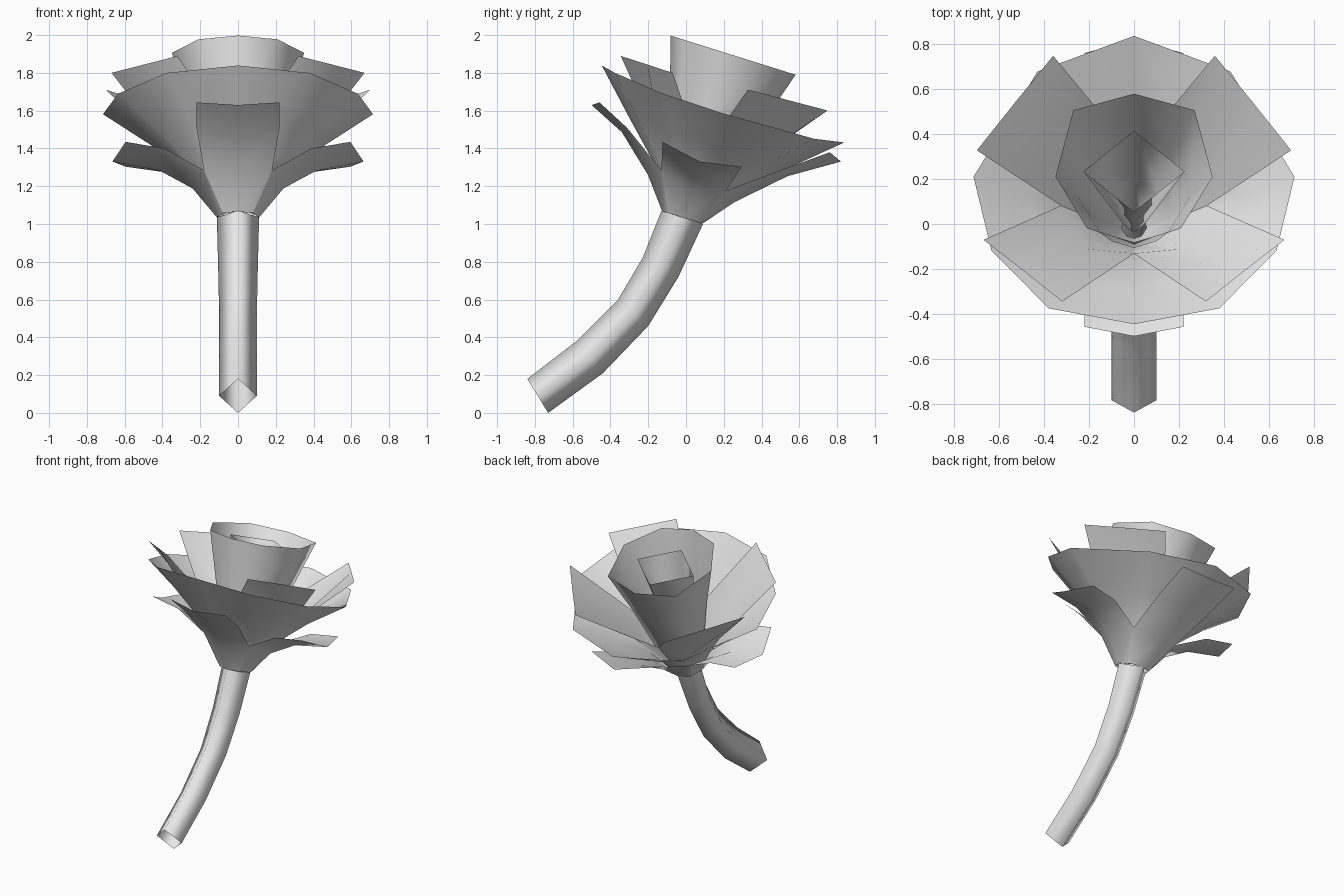
import bpy, bmesh, math
from mathutils import Matrix, Vector

cube = bpy.data.objects.get("Cube")
if cube:
    bpy.data.objects.remove(cube)

grey = bpy.data.materials.new("light_grey")
grey.use_nodes = True
colour = (0.8, 0.8, 0.8, 1)
grey.diffuse_color = colour
grey.node_tree.nodes["Principled BSDF"].inputs["Base Color"].default_value = colour

# Flower head frame, leaning back from the top of the stem
HEAD = Matrix.Translation((0, -0.02, 1.035)) @ Matrix.Rotation(math.radians(-17.4), 4, "X")


def grid_object(name, rows, closed, matrix=Matrix()):
    """Skin equal-length rows of points into one smooth sheet."""
    bm = bmesh.new()
    rings = [[bm.verts.new(matrix @ Vector(p)) for p in row] for row in rows]
    n = len(rings[0])
    for low, high in zip(rings, rings[1:]):
        for i in range(n if closed else n - 1):
            j = (i + 1) % n
            face = bm.faces.new((low[i], low[j], high[j], high[i]))
            face.smooth = True
    mesh = bpy.data.meshes.new(name)
    bm.to_mesh(mesh)
    bm.free()
    mesh.materials.append(grey)
    obj = bpy.data.objects.new(name, mesh)
    bpy.context.collection.objects.link(obj)
    return obj


def cup(name, half_rim, levels):
    """Cup below a mirrored rim; levels give (rim scale, height) of the lower rings."""
    rim = half_rim + [(-x, y, z) for x, y, z in half_rim[-2:0:-1]]
    rows = [[(f * x, f * y, h) for x, y, z in rim] for f, h in levels]
    grid_object(name, rows + [rim], True, HEAD)


def petal(name, angle, profile):
    """Petal from (reach, height, half width, edge lift, edge pull) rows."""
    turn = Matrix.Rotation(math.radians(angle), 4, "Z")
    rows = [[(-w, pull - r, h + lift), (0, -r, h), (w, pull - r, h + lift)]
            for r, h, w, lift, pull in profile]
    grid_object(name, rows, False, HEAD @ turn)


# Bent four-sided stem, open at the ends: (upper edge y, z), (lower edge y, z), half width
stem = [((-0.84, 0.18), (-0.73, 0.0), 0.10),
        ((-0.58, 0.38), (-0.44, 0.21), 0.10),
        ((-0.36, 0.60), (-0.20, 0.46), 0.10),
        ((-0.23, 0.82), (-0.04, 0.72), 0.105),
        ((-0.13, 1.07), (0.09, 1.00), 0.112)]
rows = []
for (y1, z1), (y2, z2), w in stem:
    my, mz = (y1 + y2) / 2, (z1 + z2) / 2
    rows.append([(0, y1, z1), (w, my, mz), (0, y2, z2), (-w, my, mz)])
grid_object("stem", rows, True)

# Nested cups
cup("outer_cup",
    [(0, -0.647, 0.64), (0.38, -0.568, 0.623), (0.635, -0.29, 0.595),
     (0.715, 0.056, 0.59), (0.43, 0.543, 0.606), (0, 0.70, 0.635)],
    [(0.15, 0.0), (0.32, 0.21), (0.65, 0.415)])
cup("inner_cup",
    [(0, -0.347, 0.90), (0.21, -0.28, 0.90), (0.35, -0.04, 0.90),
     (0.27, 0.27, 0.90), (0, 0.347, 0.90)],
    [(0.16, 0.03), (0.47, 0.23), (0.72, 0.58)])
cup("bud", [(0, -0.189, 0.85), (0.225, 0, 0.85), (0, 0.189, 0.85)],
    [(0.2, 0.06), (0.57, 0.42)])

# Upper petals between the cups, meeting at notches
upper = {
    "front": [[(0, -0.09, 0.02), (0.065, -0.065, 0.02), (0.09, 0, 0.02)],
              [(0, -0.22, 0.33), (0.21, -0.19, 0.30), (0.325, 0, 0.34)],
              [(0.32, -0.566, 0.718), (0.495, -0.42, 0.717), (0.67, -0.277, 0.715)]],
    "back": [[(0.09, 0, 0.02), (0.065, 0.065, 0.02), (0, 0.09, 0.02)],
             [(0.325, 0, 0.34), (0.22, 0.20, 0.32), (0, 0.24, 0.35)],
             [(0.70, 0.13, 0.749), (0.53, 0.35, 0.76), (0.36, 0.565, 0.77)]],
}
for place, rows in upper.items():
    grid_object(f"{place}_left_upper_petal", rows, False, HEAD)
    mirrored = [[(-x, y, z) for x, y, z in reversed(row)] for row in rows]
    grid_object(f"{place}_right_upper_petal", mirrored, False, HEAD)

# Lower petals sharing a flared base and curling away under the outer cup
base = [(0.112, 0.0, 0.08, 0, 0.032), (0.24, 0.16, 0.18, 0.045, 0.06)]
side = base + [(0.41, 0.257, 0.21, 0.06, 0.02), (0.665, 0.31, 0.22, 0.04, 0.07)]
front = base + [(0.44, 0.335, 0.22, 0.03, 0.02), (0.636, 0.424, 0.22, 0.026, 0.036)]
back = base + [(0.467, 0.375, 0.21, 0.03, 0.03), (0.713, 0.533, 0.22, 0.03, 0.07)]
for name, angle, profile in (("front", 0, front), ("left", 90, side),
                             ("right", -90, side), ("back", 180, back)):
    petal(f"{name}_lower_petal", angle, profile)
